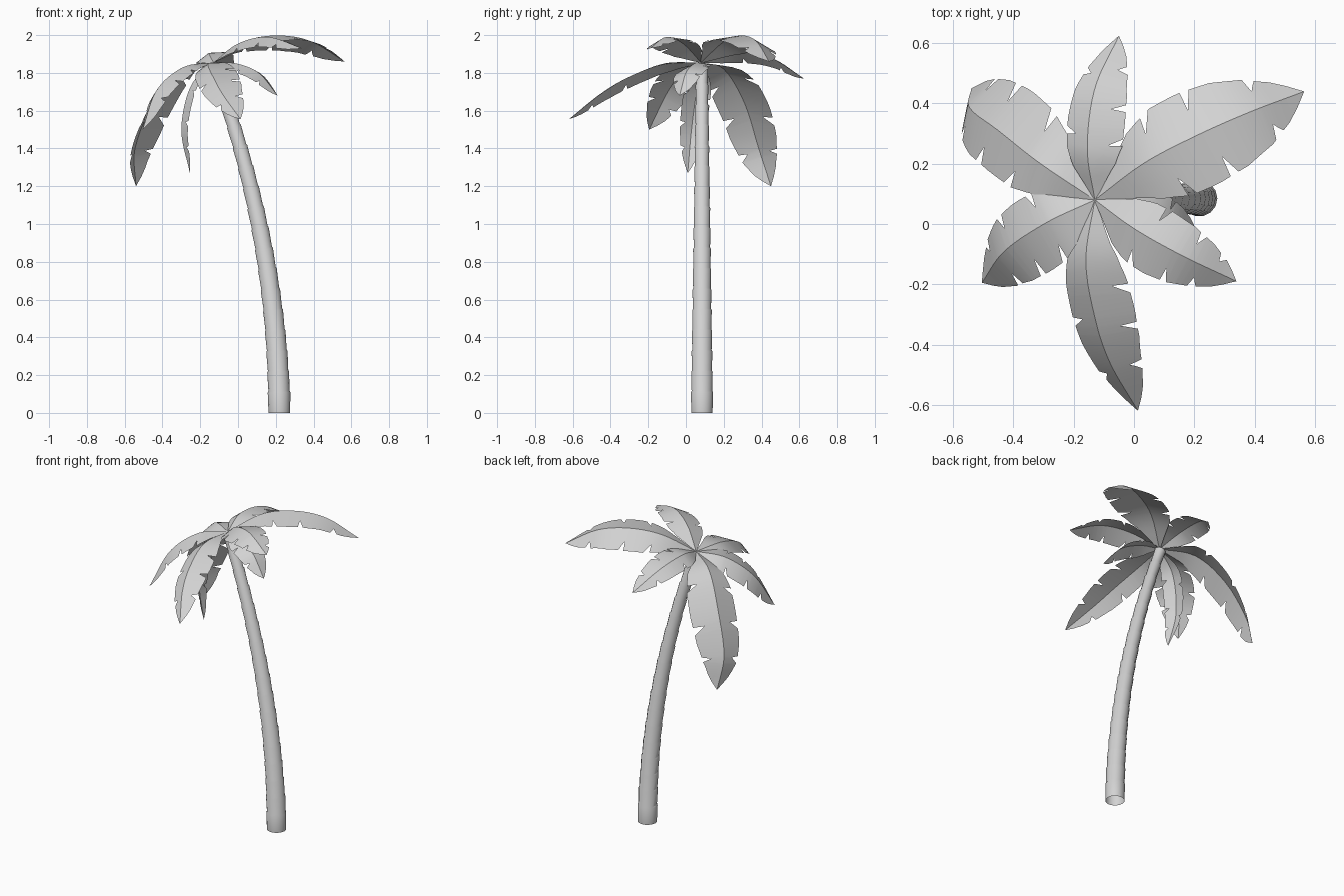
import bpy, bmesh, math
from mathutils import Vector

cube = bpy.data.objects.get("Cube")
if cube:
    bpy.data.objects.remove(cube, do_unlink=True)

grey = bpy.data.materials.new("plain_grey")
grey.use_nodes = True
grey.diffuse_color = (0.65, 0.65, 0.65, 1)
grey.node_tree.nodes["Principled BSDF"].inputs["Base Color"].default_value = (0.65, 0.65, 0.65, 1)


def finish(bm, name, angle):
    mesh = bpy.data.meshes.new(name)
    bm.to_mesh(mesh)
    bm.free()
    mesh.materials.append(grey)
    mesh.polygons.foreach_set("use_smooth", [True] * len(mesh.polygons))
    mesh.set_sharp_from_angle(angle=math.radians(angle))
    obj = bpy.data.objects.new(name, mesh)
    bpy.context.scene.collection.objects.link(obj)
    return obj


def skin(bm, rows, closed):
    """Join neighbouring rows of vertices with quads."""
    for a, b in zip(rows, rows[1:]):
        n = len(a)
        for i in range(n if closed else n - 1):
            j = (i + 1) % n
            bm.faces.new((a[i], a[j], b[j], b[i]))


def lerp_table(table, t):
    for (t0, v0), (t1, v1) in zip(table, table[1:]):
        if t <= t1:
            return v0 + (v1 - v0) * (t - t0) / (t1 - t0)
    return table[-1][1]


def spline(points, t):
    """Smooth curve through the points, t from 0 to 1."""
    p = [Vector(q) for q in points]
    p = [2 * p[0] - p[1]] + p + [2 * p[-1] - p[-2]]
    s = min(max(t, 0), 0.9999) * (len(p) - 3)
    i = int(s)
    f = s - i
    a, b, c, d = p[i:i + 4]
    return 0.5 * (2 * b + (c - a) * f + (2 * a - 5 * b + 4 * c - d) * f ** 2
                  + (3 * b - a - 3 * c + d) * f ** 3)


# Trunk: a leaning, tapering tube of lipped segments, open at both ends
SEGMENTS, SIDES, TOP, STEP = 17, 14, 1.84, 0.008


def trunk_ring(bm, z, radius):
    centre = Vector((0.219 - 0.0085 * z - 0.099 * z * z, 0.085, z))
    lean = Vector((-0.0085 - 0.198 * z, 0, 1)).normalized()
    if z == 0:
        lean = Vector((0, 0, 1))
    back = Vector((0, 1, 0))
    across = back.cross(lean)
    return [bm.verts.new(centre + radius * (math.cos(a) * across + math.sin(a) * back))
            for a in (math.tau * i / SIDES for i in range(SIDES))]


bm = bmesh.new()
rings = []
for s in range(SEGMENTS):
    low, high = TOP * s / SEGMENTS, TOP * (s + 1) / SEGMENTS
    rings.append(trunk_ring(bm, low + (STEP if s else 0), 0.0575 - 0.0155 * low))
    rings.append(trunk_ring(bm, high, 0.0615 - 0.0155 * high))
skin(bm, rings, True)
finish(bm, "trunk", 28)

# Fronds: folded blades along a curved rib, with slits cut in both edges.
# The whole crown leans with the top of the trunk.
CROWN_AXIS = Vector((-0.35, 0, 0.94)).normalized()
FOLD = 0.32
OUTLINE = [(0, 0.03), (0.08, 0.32), (0.2, 0.75), (0.33, 0.97), (0.48, 1.0),
           (0.65, 0.92), (0.8, 0.72), (0.92, 0.4), (1, 0.0)]


def slit(cuts, t):
    """Share of the width that remains beside a slit."""
    keep = 1
    for c in cuts:
        if c < t < c + 0.045:
            k = (t - c) / 0.01 if t < c + 0.01 else (c + 0.045 - t) / 0.035
            keep = min(keep, 1 - 0.42 * k)
    return keep


def frond(name, rib, left, right, left_cuts, right_cuts):
    bm = bmesh.new()
    stops = {i / 20 for i in range(21)}
    for c in left_cuts + right_cuts:
        stops |= {c, c + 0.01, c + 0.045}
    chord = Vector(rib[-1]) - Vector(rib[0])
    right_way = chord.cross(CROWN_AXIS).normalized()
    rows = []
    for t in sorted(stops):
        width = lerp_table(OUTLINE, t)
        row = []
        for sign, half, cuts, part in ((-1, left, left_cuts, 1), (-1, left, left_cuts, 0.5),
                                       (1, 0, [], 0),
                                       (1, right, right_cuts, 0.5), (1, right, right_cuts, 1)):
            w = half * width * part
            if part == 1:
                w *= slit(cuts, t)
            # edges sweep forward towards the tip
            u = min(1, t + 0.3 * w * (1 - t))
            here = spline(rib, u)
            along = (spline(rib, min(1, u + 0.02)) - spline(rib, max(0, u - 0.02))).normalized()
            side = (right_way - along * right_way.dot(along)).normalized()
            normal = side.cross(along)
            row.append(bm.verts.new(here + sign * side * w - normal * FOLD * w))
        rows.append(row)
    skin(bm, rows, False)
    bmesh.ops.remove_doubles(bm, verts=bm.verts, dist=0.0005)
    return finish(bm, name, 25)


crown = (-0.13, 0.08, 1.855)
frond("long_left_back_frond",
      [crown, (0.03, 0.2, 1.965), (0.2, 0.29, 1.998), (0.38, 0.37, 1.97), (0.565, 0.44, 1.86)],
      0.165, 0.17, [0.28, 0.5, 0.8], [0.32, 0.55, 0.82])
frond("raised_left_front_frond",
      [crown, (0, -0.015, 1.955), (0.16, -0.105, 1.99), (0.34, -0.19, 1.93)],
      0.11, 0.12, [0.42, 0.7, 0.86], [0.35, 0.6, 0.78])
frond("back_frond",
      [crown, (-0.155, 0.25, 1.905), (-0.13, 0.45, 1.88), (-0.05, 0.625, 1.77)],
      0.085, 0.115, [0.4, 0.75], [0.33, 0.55, 0.8])
frond("right_back_frond",
      [crown, (-0.31, 0.2, 1.82), (-0.45, 0.31, 1.64), (-0.545, 0.385, 1.4), (-0.54, 0.45, 1.2)],
      0.14, 0.165, [0.33, 0.55, 0.75], [0.3, 0.55, 0.76])
frond("right_front_frond",
      [crown, (-0.29, 0.005, 1.83), (-0.43, -0.09, 1.71), (-0.505, -0.195, 1.5)],
      0.14, 0.12, [0.32, 0.52, 0.74], [0.35, 0.6, 0.8])
frond("front_frond",
      [crown, (-0.16, -0.12, 1.845), (-0.13, -0.31, 1.775), (-0.08, -0.46, 1.685), (0.013, -0.62, 1.555)],
      0.13, 0.09, [0.35, 0.55, 0.78], [0.5, 0.8])
frond("small_hanging_frond",
      [crown, (-0.25, 0.06, 1.73), (-0.3, 0.03, 1.5), (-0.255, 0.01, 1.27)],
      0.075, 0.075, [0.35, 0.6, 0.8], [0.42, 0.7])
frond("small_left_frond",
      [crown, (-0.01, 0.045, 1.85), (0.11, 0.0, 1.8), (0.21, -0.033, 1.68)],
      0.09, 0.09, [0.35, 0.65], [0.42, 0.75])
